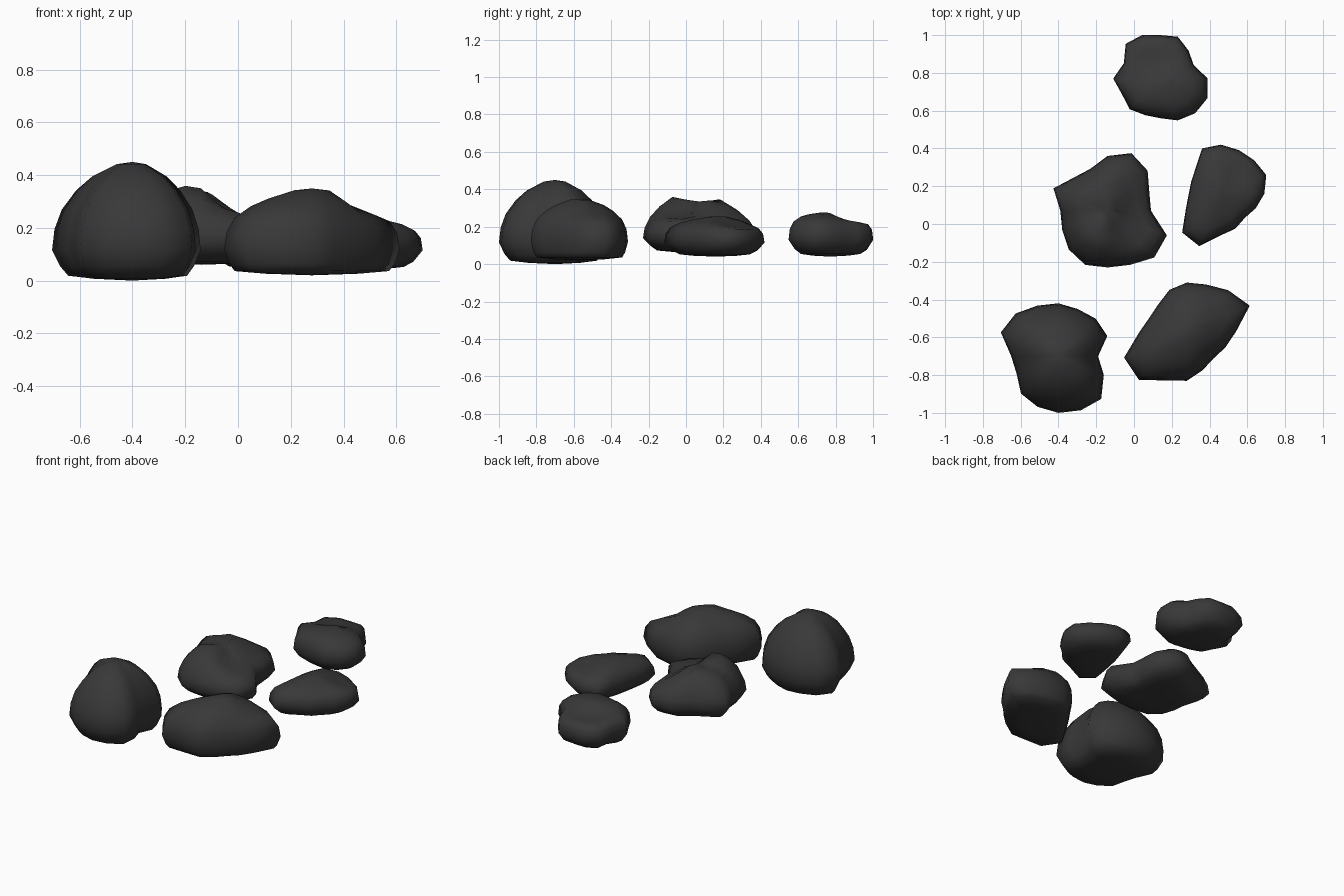
import bpy
import bmesh
from math import cos, sin, tau
from mathutils import Vector

# Remove the default cube
default_cube = bpy.data.objects.get("Cube")
if default_cube:
    bpy.data.objects.remove(default_cube, do_unlink=True)

# One dark stone colour
stone = bpy.data.materials.new("dark_grey_stone")
stone.use_nodes = True
stone.diffuse_color = (0.04, 0.04, 0.04, 1)
shader = stone.node_tree.nodes["Principled BSDF"]
shader.inputs["Base Color"].default_value = stone.diffuse_color
shader.inputs["Roughness"].default_value = 0.9


def blended_peak(point, peaks):
    """Blend the peak heights by nearness."""
    weighted_sum = weight_sum = 0
    for x, y, height in peaks:
        distance = (point - Vector((x, y))).length
        weight = 1 / (distance ** 3 + 0.0001)
        weighted_sum += weight * height
        weight_sum += weight
    return weighted_sum / weight_sum


def make_rock(name, centre, base, foot, rim, radii, peaks):
    """Stack scaled copies of a polar plan outline from the foot to the crown.

    The radii are evenly spaced around the centre, anticlockwise from +x.
    The upper surface climbs from the rim height to the blended peaks.
    """
    bm = bmesh.new()
    middle = Vector(centre)
    count = len(radii)
    angles = [tau * i / count for i in range(count)]
    outline = [Vector((cos(angle), sin(angle))) * radius
               for angle, radius in zip(angles, radii)]

    def add_vertex(offset, scale, fraction):
        point = middle + offset * scale
        climb = 1 - scale ** 2
        top = rim + (blended_peak(point, peaks) - rim) * climb
        # The underside stays level, whatever the surface above it
        if fraction < 0.1:
            top = rim
        return bm.verts.new((point.x, point.y, base + fraction * (top - base)))

    # Each layer is an outline scale and a fraction of the local height
    layers = [(foot * 0.6, 0.03), (foot, 0.08), ((1 + foot) / 2, 0.2), (1, 0.5),
              (0.97, 0.8), (0.88, 0.96), (0.7, 1), (0.5, 1), (0.2, 1)]
    rings = [[add_vertex(offset, scale, fraction) for offset in outline]
             for scale, fraction in layers]
    for lower, upper in zip(rings, rings[1:]):
        for i in range(count):
            bm.faces.new((lower[i - 1], lower[i], upper[i], upper[i - 1]))

    # Close the underside and the crown with fans
    for ring, fraction in ((rings[0], 0), (rings[-1], 1)):
        hub = add_vertex(Vector((0, 0)), 0, fraction)
        for i in range(count):
            bm.faces.new((ring[i - 1], ring[i], hub))

    bmesh.ops.recalc_face_normals(bm, faces=bm.faces)
    for face in bm.faces:
        face.smooth = True
    mesh = bpy.data.meshes.new(name)
    bm.to_mesh(mesh)
    bm.free()
    mesh.materials.append(stone)
    rock = bpy.data.objects.new(name, mesh)
    bpy.context.collection.objects.link(rock)


# Tall rock at the front right
make_rock(
    name="tall_front_rock", centre=(-0.4, -0.7), base=0, foot=0.8, rim=0.23,
    radii=[.21, .28, .28, .27, .28, .29, .32, .33,
           .25, .24, .28, .29, .3, .31, .32, .26],
    peaks=[(-0.5, -0.7, 0.45), (-0.3, -0.7, 0.45)])

# Long slanted rock at the front left
make_rock(
    name="long_front_rock", centre=(0.28, -0.57), base=0.02, foot=0.88, rim=0.22,
    radii=[.26, .36, .31, .27, .26, .24, .21, .21,
           .25, .36, .36, .28, .26, .22, .2, .22],
    peaks=[(0.3, -0.6, 0.35), (0.3, -0.5, 0.35), (0.5, -0.5, 0.28), (0.1, -0.7, 0.34)])

# Rugged twin-peaked rock in the middle
make_rock(
    name="middle_rock", centre=(-0.14, 0.07), base=0.06, foot=0.75, rim=0.22,
    radii=[.23, .24, .3, .33, .29, .24, .25, .31,
           .25, .26, .29, .31, .3, .31, .35, .34],
    peaks=[(-0.2, -0.1, 0.41), (-0.2, 0.2, 0.41), (-0.3, 0.2, 0.38), (-0.1, 0.2, 0.34),
           (-0.2, 0.1, 0.33), (0, 0, 0.25), (0, 0.2, 0.26)])

# Low wedge rock at the left
make_rock(
    name="wedge_rock", centre=(0.46, 0.16), base=0.04, foot=0.7, rim=0.19,
    radii=[.23, .26, .25, .25, .26, .26, .19, .17,
           .17, .2, .29, .3, .22, .2, .18, .2],
    peaks=[(0.4, 0.2, 0.26), (0.3, 0, 0.25), (0.6, 0.1, 0.24), (0.6, 0.3, 0.2)])

# Small lobed rock at the back
make_rock(
    name="back_rock", centre=(0.14, 0.77), base=0.04, foot=0.7, rim=0.22,
    radii=[.25, .19, .21, .24, .23, .25, .26, .21,
           .25, .22, .23, .21, .21, .24, .26, .27],
    peaks=[(0.2, 0.7, 0.28), (0.2, 0.6, 0.29), (0.1, 0.9, 0.22)])
